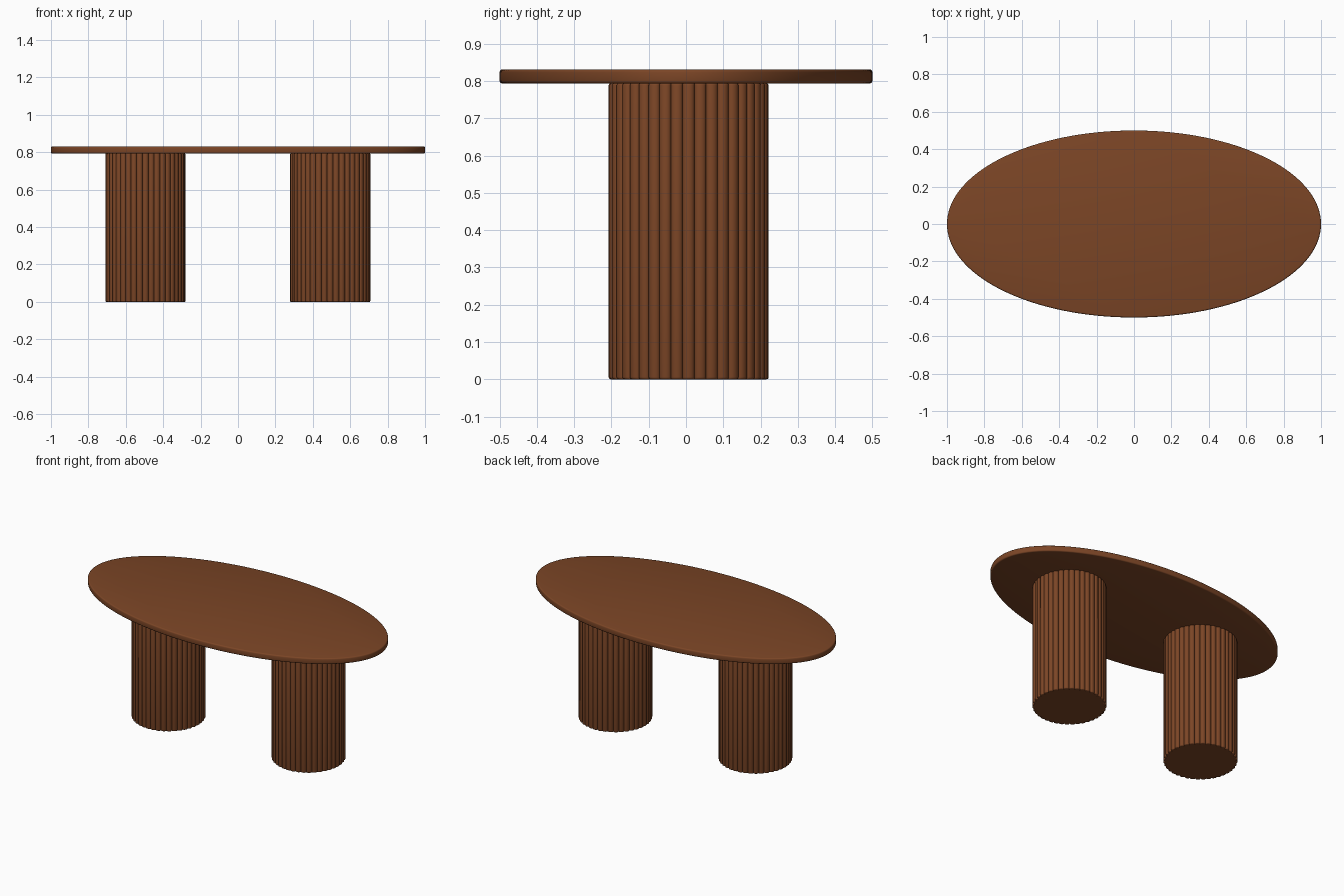
import bpy, bmesh
from math import sin, cos, pi, radians

cube = bpy.data.objects.get("Cube")
if cube:
    bpy.data.objects.remove(cube, do_unlink=True)

# Walnut brown wood
wood = bpy.data.materials.new("walnut_brown")
wood.use_nodes = True
wood.diffuse_color = (0.2, 0.06, 0.019, 1)
wood.node_tree.nodes["Principled BSDF"].inputs["Base Color"].default_value = wood.diffuse_color


def rounded_slab(name, outline, height, edge, location):
    """Extrude an outline, a function of inset giving 2D points, with rounded rims."""
    steps = [radians(a) for a in (0, 30, 60, 90)]
    rim = [(edge * (1 - sin(a)), edge * (1 - cos(a))) for a in steps]
    levels = rim + [(i, height - z) for i, z in reversed(rim)]
    bm = bmesh.new()
    rings = [[bm.verts.new((x, y, z)) for x, y in outline(inset)] for inset, z in levels]
    n = len(rings[0])
    for low, high in zip(rings, rings[1:]):
        for k in range(n):
            j = (k + 1) % n
            bm.faces.new((low[k], low[j], high[j], high[k]))
    bm.faces.new(rings[0][::-1])
    bm.faces.new(rings[-1])
    mesh = bpy.data.meshes.new(name)
    bm.to_mesh(mesh)
    bm.free()
    mesh.materials.append(wood)
    obj = bpy.data.objects.new(name, mesh)
    obj.location = location
    bpy.context.collection.objects.link(obj)
    bpy.ops.object.select_all(action='DESELECT')
    obj.select_set(True)
    bpy.context.view_layer.objects.active = obj
    bpy.ops.object.shade_smooth_by_angle(angle=radians(35))
    return obj


def oval(inset, count=128):
    return [((1 - inset) * cos(2 * pi * k / count), (0.5 - inset) * sin(2 * pi * k / count))
            for k in range(count)]


def reeded_circle(inset, reeds=40, segments=8):
    # Ring of rounded vertical reeds around a core
    core, depth = 0.202, 0.0125
    points = []
    for r in range(reeds):
        for s in range(segments):
            across = -cos(pi * s / segments)
            angle = 2 * pi * (r + across / 2) / reeds
            radius = core + depth * sin(pi * s / segments) - inset
            points.append((radius * cos(angle), radius * sin(angle)))
    return points


# Oval top and two reeded drum legs
rounded_slab("table_top", oval, 0.038, 0.008, (0, 0, 0.793))
for name, x in (("left_leg", 0.493), ("right_leg", -0.495)):
    rounded_slab(name, reeded_circle, 0.794, 0.006, (x, 0.007, 0))
